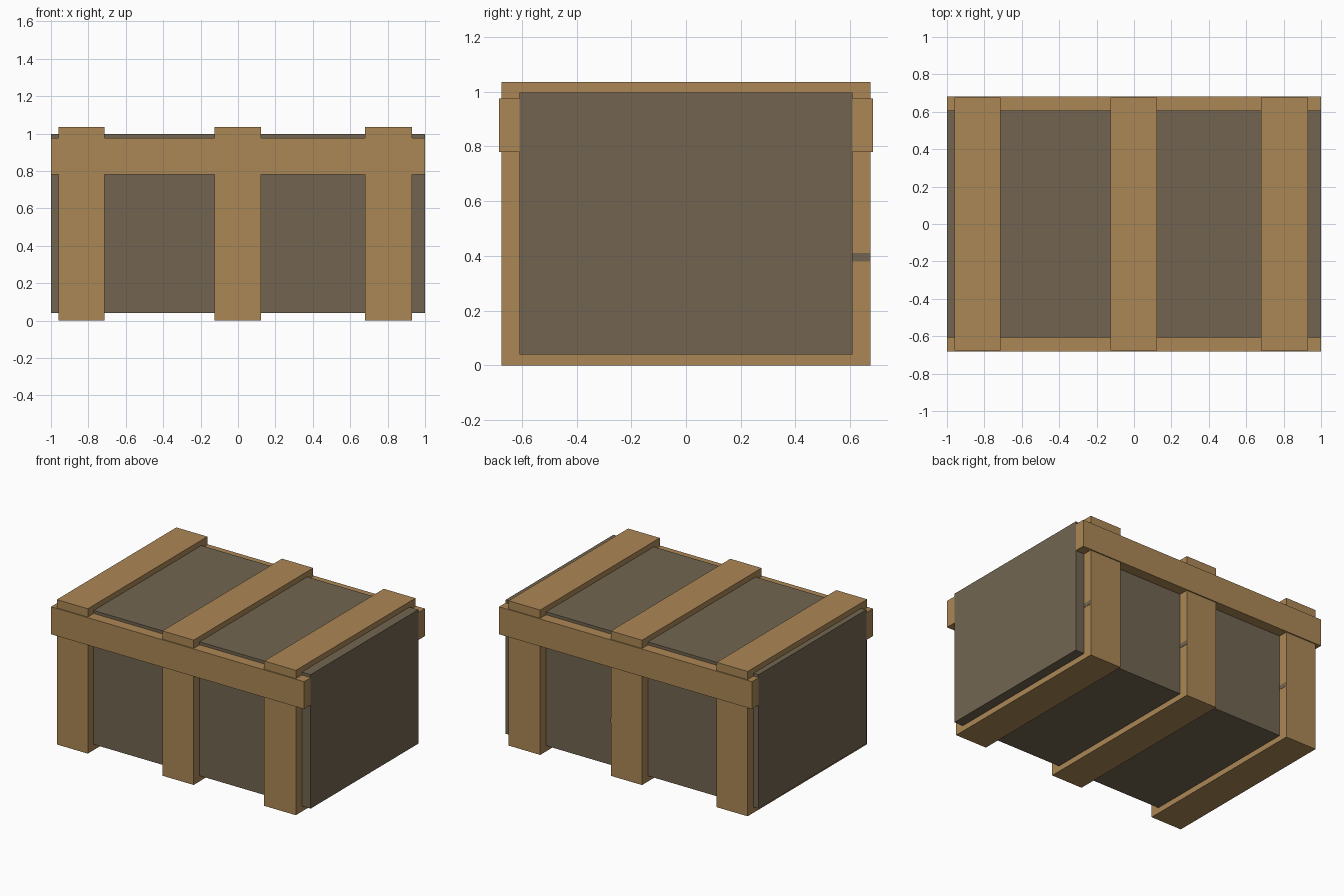
import bpy, bmesh

if "Cube" in bpy.data.objects:
    bpy.data.objects.remove(bpy.data.objects["Cube"])


def material(name, rgb):
    m = bpy.data.materials.new(name)
    m.diffuse_color = (*rgb, 1)
    m.use_nodes = True
    m.node_tree.nodes["Principled BSDF"].inputs["Base Color"].default_value = m.diffuse_color
    return m


WOOD = material("light wood", (0.413, 0.242, 0.092))
PANEL = material("grey brown panel", (0.168, 0.131, 0.082))


def finish(name, bm, mat):
    bmesh.ops.recalc_face_normals(bm, faces=bm.faces)
    me = bpy.data.meshes.new(name)
    bm.to_mesh(me)
    bm.free()
    me.materials.append(mat)
    ob = bpy.data.objects.new(name, me)
    bpy.context.collection.objects.link(ob)
    return ob


def box(name, x, y, z, mat):
    bm = bmesh.new()
    bmesh.ops.create_cube(bm, size=1)
    for v in bm.verts:
        for i, (lo, hi) in enumerate((x, y, z)):
            v.co[i] = lo if v.co[i] < 0 else hi
    return finish(name, bm, mat)


def strap(name, x0, x1):
    # closed rectangular loop wrapped around the crate body
    rings = []
    bm = bmesh.new()
    for x in (x0, x1):
        for y, lo, hi in ((0.675, 0.0, 1.035), (0.608, 0.04, 0.995)):
            rings.append([bm.verts.new((x, a, b)) for a, b in
                          ((-y, lo), (y, lo), (y, hi), (-y, hi))])
    # outer left, outer right, inner right, inner left
    order = [rings[0], rings[2], rings[3], rings[1]]
    for k in range(4):
        a, b = order[k], order[(k + 1) % 4]
        for i in range(4):
            j = (i + 1) % 4
            bm.faces.new((a[i], a[j], b[j], b[i]))
    return finish(name, bm, WOOD)


# crate body
box("crate_body", (-1, 1), (-0.608, 0.608), (0.04, 0.997), PANEL)

# three straps, each with a thin grey mark on its rear side edge
for label, x0, x1 in (("left", -0.96, -0.715), ("middle", -0.125, 0.122),
                      ("right", 0.68, 0.93)):
    strap(label + "_strap", x0, x1)
    box(label + "_strap_mark", (x1 - 0.002, x1 + 0.002), (0.608, 0.674),
        (0.38, 0.41), PANEL)

# long rails along the front and back
box("front_rail", (-1, 1), (-0.683, -0.608), (0.78, 0.976), WOOD)
box("back_rail", (-1, 1), (0.608, 0.683), (0.78, 0.976), WOOD)
